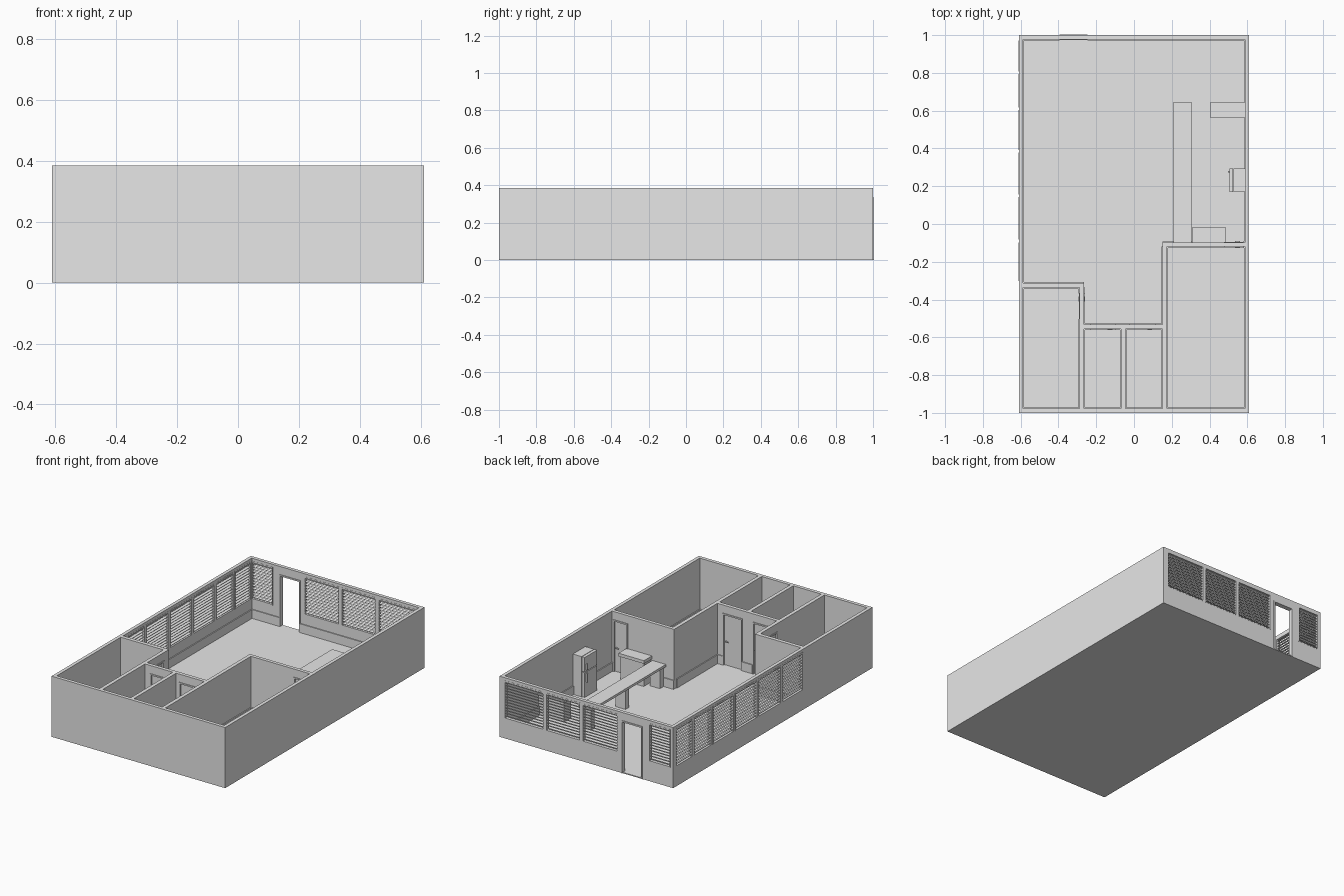
import bpy, bmesh, math
from mathutils import Matrix, Vector

if "Cube" in bpy.data.objects:
    bpy.data.objects.remove(bpy.data.objects["Cube"])

grey = bpy.data.materials.new("plain_grey")
grey.diffuse_color = (0.8, 0.8, 0.8, 1)
grey.use_nodes = True
grey.node_tree.nodes["Principled BSDF"].inputs["Base Color"].default_value = grey.diffuse_color

H, T = 0.385, 0.022          # wall height, wall thickness
W0, W1 = 0.125, 0.367        # window sill and head heights
DOOR = 0.325                 # door head height


def add_box(bm, x0, x1, y0, y1, z0, z1, rot=None):
    c = Vector(((x0 + x1) / 2, (y0 + y1) / 2, (z0 + z1) / 2))
    m = Matrix.Translation(c) @ (rot or Matrix()) @ Matrix.Diagonal((x1 - x0, y1 - y0, z1 - z0, 1))
    bmesh.ops.create_cube(bm, size=1, matrix=m)


def finish(name, bm):
    me = bpy.data.meshes.new(name)
    bm.to_mesh(me)
    bm.free()
    me.materials.append(grey)
    ob = bpy.data.objects.new(name, me)
    bpy.context.collection.objects.link(ob)
    return ob


def boxes(name, *dims):
    bm = bmesh.new()
    for d in dims:
        add_box(bm, *d)
    return finish(name, bm)


def span(axis, a0, a1, c0, c1, z0, z1):
    """Box dims for a run a0..a1 along the axis, c0..c1 across it."""
    return (a0, a1, c0, c1, z0, z1) if axis == "x" else (c0, c1, a0, a1, z0, z1)


def wall(name, axis, a0, a1, c0, c1, openings=(), sides=(-1, 1)):
    """Straight wall with rectangular openings (start, end, z0, z1) and skirting."""
    parts, skirt, pos, spos = [], [], a0, a0
    for s, e, z0, z1 in sorted(openings):
        parts.append(span(axis, pos, s, c0, c1, 0, H))
        if z0 > 0:
            parts.append(span(axis, s, e, c0, c1, 0, z0))
        else:
            skirt.append((spos, s - 0.008))
            spos = e + 0.008
        parts.append(span(axis, s, e, c0, c1, z1, H))
        pos = e
    parts.append(span(axis, pos, a1, c0, c1, 0, H))
    skirt.append((spos, a1))
    boxes(name, *parts)
    rails = []
    for s, e in skirt:
        for side in sides:
            f = c1 if side > 0 else c0
            rails.append(span(axis, s, e, min(f, f + side * .006), max(f, f + side * .006), 0, 0.062))
    boxes(name + "_skirting", *rails)


def door(name, axis, a0, a1, c0, c1, leaf=True):
    """Door frame on both wall faces, recessed leaf and lever handles."""
    w, p = 0.009, 0.004
    parts = [span(axis, a0 - w, a0, c0 - p, c1 + p, 0, DOOR + w),
             span(axis, a1, a1 + w, c0 - p, c1 + p, 0, DOOR + w),
             span(axis, a0, a1, c0 - p, c1 + p, DOOR, DOOR + w)]
    boxes(name + "_frame", *parts)
    if leaf:
        m = (c0 + c1) / 2
        boxes(name + "_leaf", span(axis, a0, a1, m - .006, m + .006, 0.004, DOOR))
        boxes(name + "_handle",
              span(axis, a1 - .016, a1 - .010, m - .018, m + .018, .155, .161),
              span(axis, a1 - .034, a1 - .010, m + .014, m + .018, .155, .161),
              span(axis, a1 - .034, a1 - .010, m - .018, m - .014, .155, .161))


def blind(name, axis, a0, a1, c, tilt):
    """Window frame filled with tilted slats."""
    f = 0.005
    bm = bmesh.new()
    for d in ((a0, a0 + f, W0, W1), (a1 - f, a1, W0, W1),
              (a0, a1, W0, W0 + f), (a0, a1, W1 - 0.010, W1)):
        add_box(bm, *span(axis, d[0], d[1], c - .012, c + .012, d[2], d[3]))
    rot = Matrix.Rotation(math.radians(tilt), 4, "X" if axis == "x" else "Y")
    n = 13
    for i in range(n):
        z = W0 + 0.013 + (W1 - W0 - 0.030) * i / (n - 1)
        add_box(bm, *span(axis, a0 + f, a1 - f, c - .008, c + .008, z - .001, z + .001), rot=rot)
    finish(name, bm)


# Floor slab
boxes("floor", (-0.61, 0.61, -1, 1, 0, 0.006))

# Window and door positions
edges = [-0.31, -0.09, 0.15, 0.385, 0.61, 0.80, 0.978]
left_win = [(a + .007, b - .007) for a, b in zip(edges, edges[1:])]
back_win = [(-0.59, -0.44), (-0.22, 0.028), (0.042, 0.285), (0.30, 0.575)]
entry = (-0.386, -0.255)

# Outer walls
wall("front_wall", "x", -0.61, 0.61, -1, -1 + T, sides=(1,))
wall("right_wall", "y", -1 + T, 1 - T, 0.61 - T, 0.61, sides=(-1,))
wall("left_wall", "y", -1 + T, 1 - T, -0.61, -0.61 + T,
     [(a, b, W0, W1) for a, b in left_win], sides=(1,))
wall("back_wall", "x", -0.61, 0.61, 1 - T, 1,
     [(a, b, W0, W1) for a, b in back_win] + [(*entry, 0, DOOR)], sides=(-1,))
door("entry", "x", *entry, 1 - T, 1, leaf=False)

# Blinds
for i, (a, b) in enumerate(left_win):
    blind(f"left_blind_{i}", "y", a, b, -0.599, 12)
for i, (a, b) in enumerate(back_win):
    blind(f"back_blind_{i}", "x", a, b, 0.989, 12)

# Inner walls: run axis, start, end, across range, door openings
inner = [("bedroom_wall", "x", 0.152, 0.59, -0.12, -0.098, [(0.485, 0.570)]),
         ("bedroom_side", "y", -0.98, -0.12, 0.152, 0.175, []),
         ("study_wall", "x", -0.59, -0.265, -0.337, -0.313, []),
         ("study_side", "y", -0.98, -0.337, -0.288, -0.265, [(-0.495, -0.375)]),
         ("hall_wall", "x", -0.265, 0.152, -0.555, -0.532, [(-0.22, -0.105), (-0.015, 0.105)]),
         ("closet_divider", "y", -0.98, -0.555, -0.069, -0.046, [])]
for name, ax, a0, a1, c0, c1, doors in inner:
    wall(name, ax, a0, a1, c0, c1, [(s, e, 0, DOOR) for s, e in doors])
    for i, (s, e) in enumerate(doors):
        door(f"{name}_door_{i}", ax, s, e, c0, c1)

# Breakfast bar: long top on pedestals
boxes("bar_top", (0.21, 0.305, -0.098, 0.645, 0.132, 0.147))
boxes("bar_legs", *[(0.222, 0.293, y, y + 0.035, 0, 0.132) for y in (-0.09, 0.255, 0.60)])

# Kitchen cabinet with overhanging worktop, against the bedroom wall
boxes("stove_cabinet", (0.315, 0.48, -0.098, -0.026, 0, 0.155))
boxes("stove_top", (0.308, 0.487, -0.098, -0.018, 0.155, 0.175))

# Side counter on the right wall
boxes("counter_base", (0.412, 0.59, 0.567, 0.638, 0, 0.132))
boxes("counter_top", (0.405, 0.59, 0.56, 0.645, 0.132, 0.147))

# Fridge: body, two doors and handles
boxes("fridge_body", (0.527, 0.59, 0.17, 0.295, 0, 0.262))
boxes("fridge_doors", (0.505, 0.524, 0.17, 0.295, 0.008, 0.165),
      (0.505, 0.524, 0.17, 0.295, 0.169, 0.262))
boxes("fridge_handles", (0.497, 0.505, 0.272, 0.28, 0.10, 0.155),
      (0.497, 0.505, 0.272, 0.28, 0.178, 0.215))
